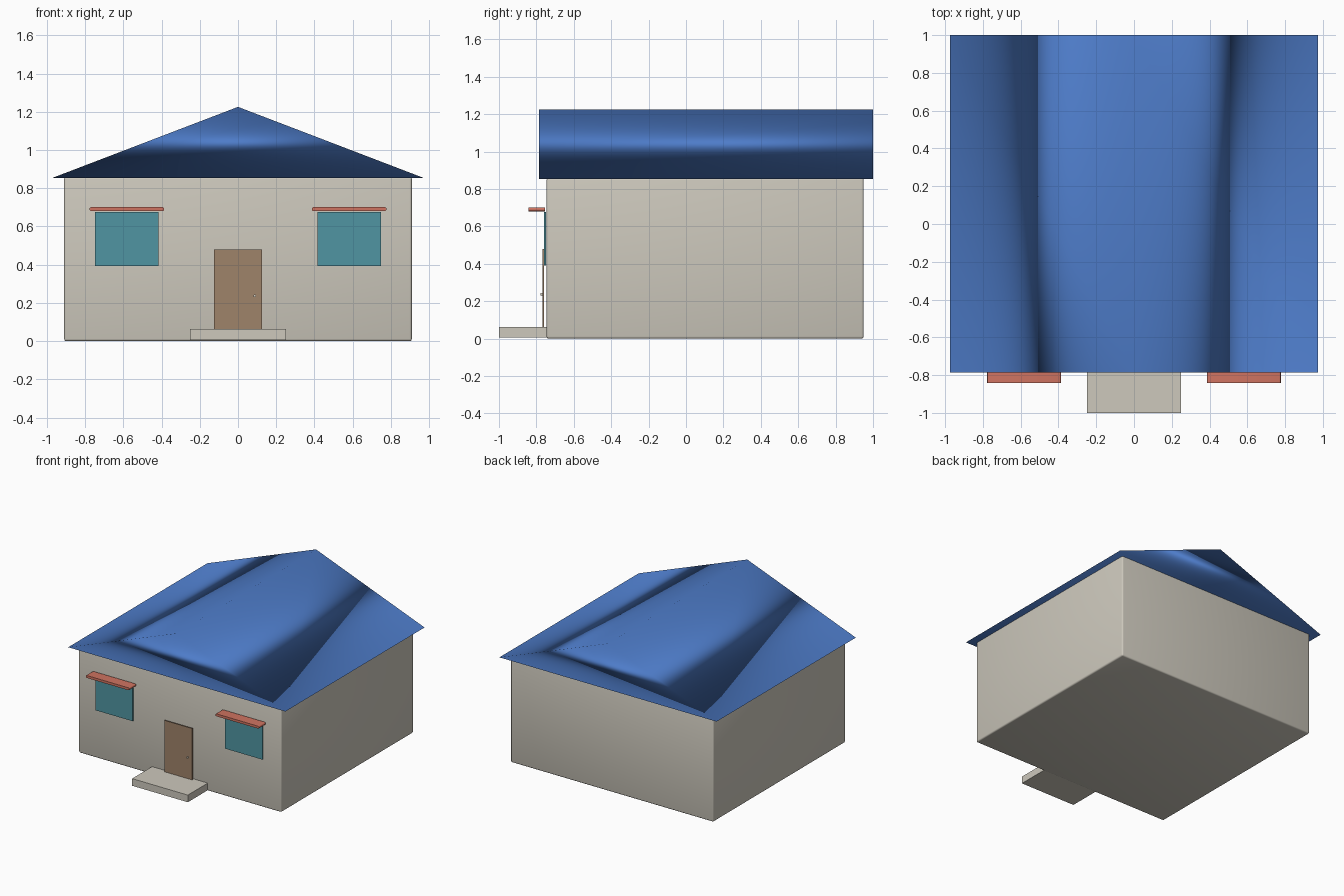
import bpy
import bmesh
from math import radians

cube = bpy.data.objects.get("Cube")
if cube:
    bpy.data.objects.remove(cube, do_unlink=True)


def material(name, colour):
    mat = bpy.data.materials.new(name)
    mat.use_nodes = True
    rgba = (*colour, 1)
    mat.diffuse_color = rgba
    mat.node_tree.nodes["Principled BSDF"].inputs["Base Color"].default_value = rgba
    return mat


beige = material("beige plaster", (0.61, 0.58, 0.505))
blue = material("blue roof", (0.075, 0.2, 0.58))
teal = material("teal glass", (0.08, 0.3, 0.365))
brown = material("brown wood", (0.345, 0.228, 0.144))
salmon = material("salmon awning", (0.63, 0.174, 0.12))
cream = material("cream handle", (0.75, 0.7, 0.6))


def add_object(name, bm, mat):
    bmesh.ops.recalc_face_normals(bm, faces=bm.faces)
    mesh = bpy.data.meshes.new(name)
    bm.to_mesh(mesh)
    bm.free()
    mesh.materials.append(mat)
    obj = bpy.data.objects.new(name, mesh)
    bpy.context.collection.objects.link(obj)
    return obj


def box(name, low, high, mat, bevel=0, only_along_y=False):
    """Box between two corners, with optional rounded edges."""
    bm = bmesh.new()
    bmesh.ops.create_cube(bm, size=1)
    for v in bm.verts:
        v.co = [a + (c + 0.5) * (b - a) for a, b, c in zip(low, high, v.co)]
    if bevel:
        edges = [e for e in bm.edges if not only_along_y
                 or abs(e.verts[0].co.y - e.verts[1].co.y) > 0.01]
        bmesh.ops.bevel(bm, geom=edges, offset=bevel, segments=3,
                        profile=0.5, affect='EDGES')
    obj = add_object(name, bm, mat)
    if bevel:
        bpy.ops.object.select_all(action='DESELECT')
        obj.select_set(True)
        bpy.context.view_layer.objects.active = obj
        bpy.ops.object.shade_smooth_by_angle(angle=radians(40))
    return obj


# House body and doorstep
box("walls", (-0.91, -0.745, 0), (0.91, 0.95, 0.86), beige, 0.012)
box("doorstep", (-0.25, -1, 0.005), (0.25, -0.74, 0.063), beige)

# Gable roof: triangular profile pushed back, softly shaded all over
bm = bmesh.new()
profile = [(-0.975, 0.853), (0.975, 0.853), (0, 1.226)]
gable = bm.faces.new([bm.verts.new((x, -0.785, z)) for x, z in profile])
back = bmesh.ops.extrude_face_region(bm, geom=[gable], use_keep_orig=True)
bmesh.ops.translate(bm, vec=(0, 1.785, 0),
                    verts=[v for v in back["geom"] if isinstance(v, bmesh.types.BMVert)])
roof = add_object("roof", bm, blue)
for face in roof.data.polygons:
    face.use_smooth = True
shading = roof.modifiers.new("broad shading", 'WEIGHTED_NORMAL')
shading.mode = 'FACE_AREA'
shading.weight = 50

# Door with a small round handle
box("door", (-0.125, -0.766, 0.06), (0.125, -0.758, 0.48), brown)
bpy.ops.mesh.primitive_cylinder_add(vertices=16, radius=0.007, depth=0.014,
                                    location=(0.087, -0.77, 0.237),
                                    rotation=(radians(90), 0, 0))
handle = bpy.context.object
handle.name = "door_handle"
handle.data.materials.append(cream)
bpy.ops.object.shade_smooth_by_angle(angle=radians(40))

# A window and an awning on each side
for side, x in (("right", -0.582), ("left", 0.582)):
    box(side + "_window", (x - 0.167, -0.758, 0.392), (x + 0.167, -0.749, 0.676), teal)
    box(side + "_awning", (x - 0.195, -0.842, 0.681), (x + 0.195, -0.755, 0.701),
        salmon, 0.008, only_along_y=True)
